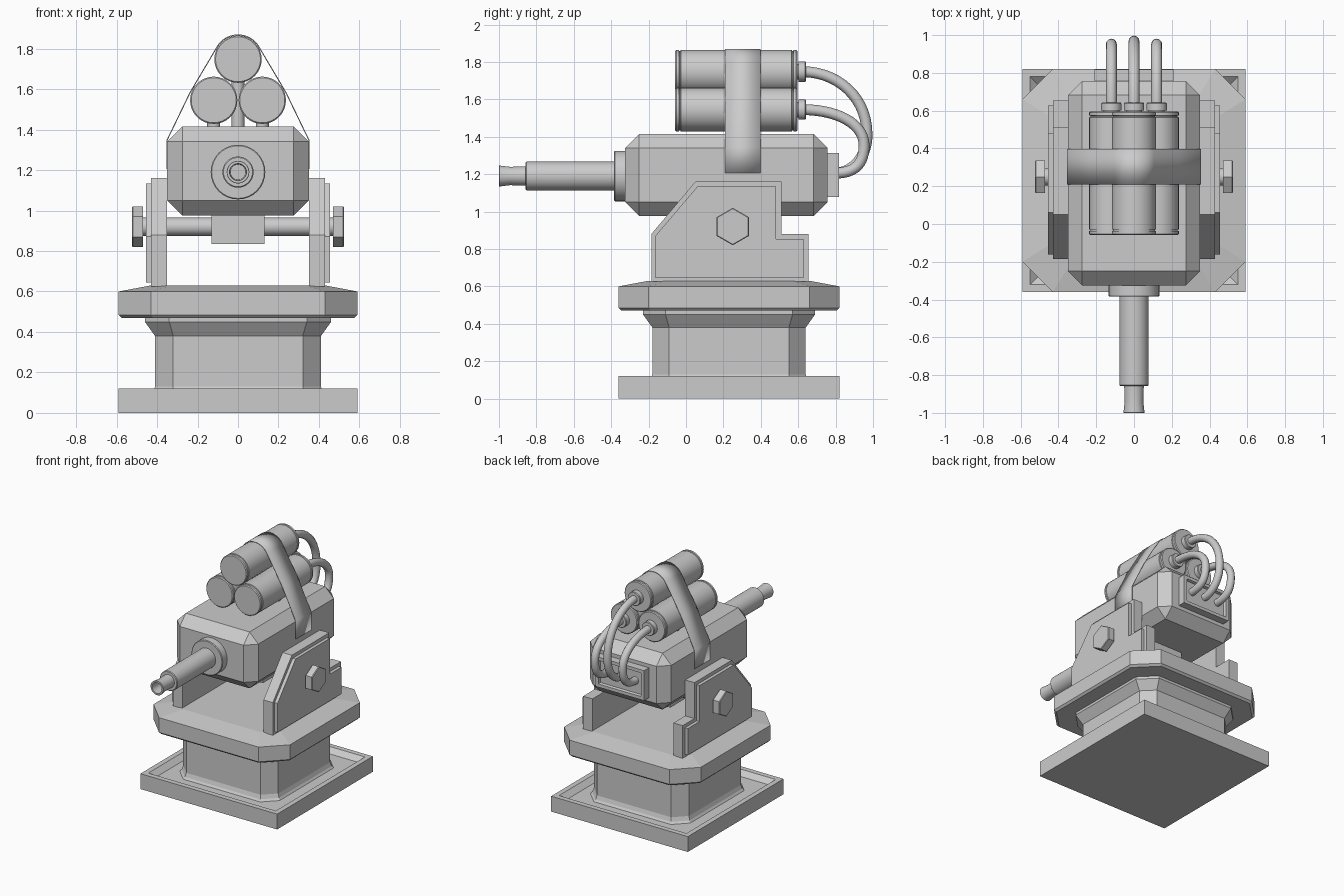
import bpy, bmesh, math
from mathutils import Vector

if "Cube" in bpy.data.objects:
    bpy.data.objects.remove(bpy.data.objects["Cube"])

CY = 0.23          # centre of the base in y
smooth = []


def make(name, verts, faces):
    me = bpy.data.meshes.new(name)
    bm = bmesh.new()
    vs = [bm.verts.new(v) for v in verts]
    for f in faces:
        bm.faces.new([vs[i] for i in f])
    bmesh.ops.remove_doubles(bm, verts=bm.verts, dist=1e-5)
    bmesh.ops.recalc_face_normals(bm, faces=bm.faces)
    bm.to_mesh(me)
    bm.free()
    ob = bpy.data.objects.new(name, me)
    bpy.context.collection.objects.link(ob)
    return ob


def loft(name, loops):
    """Skin a stack of equal-length loops and cap both ends."""
    n = len(loops[0])
    verts = [p for lp in loops for p in lp]
    faces = [(k*n+i, k*n+(i+1) % n, (k+1)*n+(i+1) % n, (k+1)*n+i)
             for k in range(len(loops)-1) for i in range(n)]
    faces += [tuple(range(n))[::-1], tuple(range((len(loops)-1)*n, len(loops)*n))]
    return make(name, verts, faces)


def lathe(name, prof, centre, axis='y', n=32):
    """Closed solid of revolution, prof = (radius, distance along axis)."""
    a, b = centre
    loops = []
    for r, t in prof:
        lp = []
        for i in range(n):
            w = math.pi/2 + 2*math.pi*i/n
            u, v = a + r*math.cos(w), b + r*math.sin(w)
            lp.append({'x': (t, u, v), 'y': (u, t, v), 'z': (u, v, t)}[axis])
        loops.append(lp)
    ob = loft(name, loops)
    if n > 8:
        smooth.append(ob)
    return ob


def octagon(h, c, z):
    pts = [(h, c-h), (h, h-c), (h-c, h), (c-h, h), (-h, h-c), (-h, c-h), (c-h, -h), (h-c, -h)]
    return [(x, y+CY, z) for x, y in pts]


def square(h, z):
    return [(x*h, CY+y*h, z) for x, y in ((1, -1), (1, 1), (-1, 1), (-1, -1))]


def box(name, lo, hi, bevel=0):
    loops = [[(x, y, z) for x, y in ((lo[0], lo[1]), (hi[0], lo[1]), (hi[0], hi[1]), (lo[0], hi[1]))]
             for z in (lo[2], hi[2])]
    ob = loft(name, loops)
    if bevel:
        m = ob.modifiers.new("bevel", 'BEVEL')
        m.width, m.segments = bevel, 1
    return ob


# base plate with a raised rim
loft("base_plate", [square(.59, 0), square(.59, .12), square(.55, .12), square(.51, .085)])

# pedestal and turntable
loft("pedestal", [octagon(.435, .10, .08), octagon(.42, .095, .10), octagon(.41, .09, .13),
                  octagon(.41, .09, .38), octagon(.46, .12, .45), octagon(.46, .12, .48)])
loft("turntable", [octagon(.575, .155, .47), octagon(.59, .16, .485), octagon(.59, .16, .60),
                   octagon(.43, .10, .63)])

# side brackets, each with a raised outer panel, and bolts
outer = [(-.185, .625), (-.185, .88), (.05, 1.16), (.51, 1.16), (.51, .88), (.655, .88), (.655, .625)]
panel = [(-.162, .645), (-.162, .872), (.06, 1.133), (.482, 1.133), (.482, .853), (.627, .853), (.627, .645)]
for s, side in ((-1, "left"), (1, "right")):
    loft("bracket_" + side, [[(s*x, y, z) for y, z in outer] for x in (.35, .43)])
    loft("bracket_panel_" + side, [[(s*x, y, z) for y, z in panel] for x in (.425, .455)])
    lathe("bolt_" + side, [(0, s*.47), (.10, s*.47), (.10, s*.52), (.095, s*.525), (0, s*.525)],
          (.25, .92), 'x', 6)
lathe("pivot_rod", [(0, -.48), (.045, -.48), (.045, .48), (0, .48)], (.25, .92), 'x', 24)
box("pivot_block", (-.13, .12, .835), (.13, .38, 1.0))

# main housing and framed rear plate
box("housing", (-.35, -.325, .975), (.35, .757, 1.415), .075)


def rear(hx, hz, y):
    return [(-hx, y, 1.195-hz), (hx, y, 1.195-hz), (hx, y, 1.195+hz), (-hx, y, 1.195+hz)]


loft("rear_plate", [rear(.21, .117, .74), rear(.21, .117, .817), rear(.185, .092, .817),
                    rear(.18, .087, .797)])

# barrel with hollow muzzle
lathe("barrel_collar", [(0, -.30), (.135, -.30), (.135, -.38), (.13, -.385), (0, -.385)], (0, 1.19))
lathe("barrel", [(0, -.37), (.077, -.37), (.077, -.853), (.072, -.858), (.052, -.858), (.049, -.94),
                 (.056, -.998), (.054, -1.0), (.042, -1.0), (.038, -.90), (0, -.90)], (0, 1.19))

# tanks, outlets, supports and hoses
for name, x, z in (("left", -.12, 1.545), ("right", .12, 1.545), ("top", 0, 1.748)):
    R, a, b = .117, -.058, .595
    lathe("tank_" + name, [(0, a), (R-.006, a), (R, a+.006), (R, a+.02), (R-.006, a+.022),
                           (R-.006, a+.028), (R, a+.03), (R, b-.03), (R-.006, b-.028),
                           (R-.006, b-.022), (R, b-.02), (R, b-.006), (R-.006, b), (0, b)], (x, z))
    lathe("outlet_" + name, [(0, .58), (.042, .58), (.042, .602), (.054, .602), (.054, .637),
                             (.05, .642), (0, .642)], (x, z))
    lathe("support_" + name, [(0, 1.40), (.032, 1.40), (.032, z-.08), (0, z-.08)], (x, .305), 'z', 20)
    cu = bpy.data.curves.new("hose_" + name, 'CURVE')
    cu.dimensions = '3D'
    cu.bevel_depth, cu.bevel_resolution, cu.resolution_u = .029, 4, 14
    sp = cu.splines.new('BEZIER')
    sp.bezier_points.add(2)
    mid = (.968, 1.41) if name == "top" else (.952, 1.355)
    h = z - mid[1]
    pts = [((.62, z), (.19, 0), .19), (mid, (0, -1), h*.6), ((.79, 1.205), (-.1, 0), .1)]
    for p, ((y, pz), d, ln) in zip(sp.bezier_points, pts):
        p.handle_left_type = p.handle_right_type = 'FREE'
        p.co = (x, y, pz)
        v = Vector((0, d[0], d[1])).normalized()
        p.handle_right = p.co + v*min(ln, .12 if y > .9 else ln)
        p.handle_left = p.co - v*ln
    ob = bpy.data.objects.new("hose_" + name, cu)
    bpy.context.collection.objects.link(ob)

# strap running over the tanks and down the housing sides
half = [(.352, 1.205), (.352, 1.345), (.236, 1.585)]
arc = [(.12*math.cos(math.radians(t)), 1.748+.12*math.sin(math.radians(t))) for t in range(28, 153, 8)]
path = half + arc + [(-x, z) for x, z in reversed(half)]
sv = [(x, y, z) for x, z in path for y in (.208, .398)]
strap = make("strap", sv, [(2*i, 2*i+1, 2*i+3, 2*i+2) for i in range(len(path)-1)])
m = strap.modifiers.new("thickness", 'SOLIDIFY')
m.thickness, m.offset = .005, 0
smooth.append(strap)

# smooth shading on the round parts
bpy.ops.object.select_all(action='DESELECT')
for ob in smooth:
    ob.select_set(True)
bpy.context.view_layer.objects.active = smooth[0]
bpy.ops.object.shade_smooth_by_angle(angle=math.radians(35))
